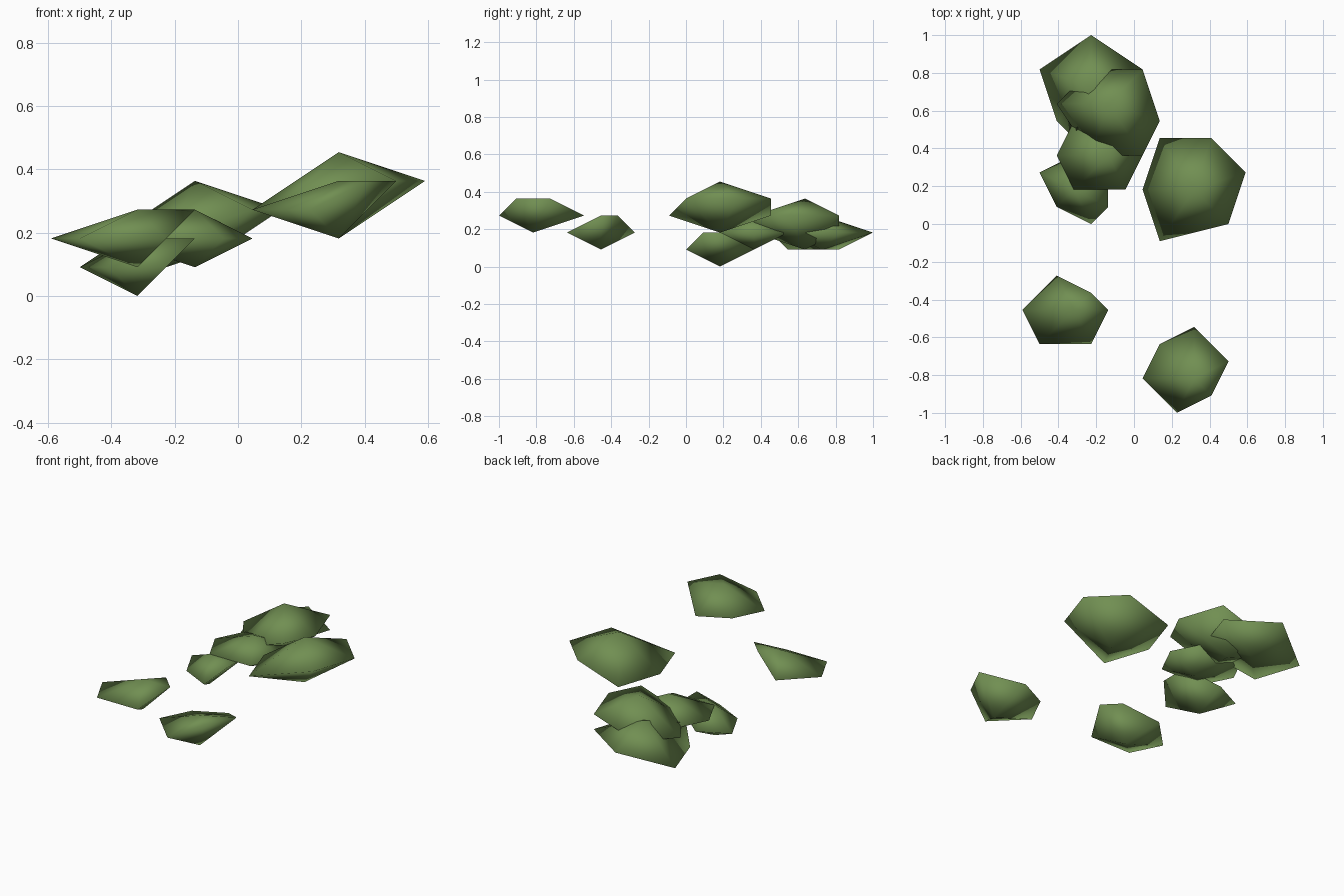
import bpy
import bmesh

STEP = 1 / 11  # spacing that all corners are snapped to

old = bpy.data.objects.get("Cube")
if old:
    bpy.data.objects.remove(old, do_unlink=True)

# Leaf green shared by every clump
green = bpy.data.materials.new("leaf_green")
green.use_nodes = True
colour = (0.165, 0.275, 0.085, 1.0)
green.diffuse_color = colour
shader = next(n for n in green.node_tree.nodes if n.type == 'BSDF_PRINCIPLED')
shader.inputs["Base Color"].default_value = colour


def leaf_clump(name, centre, height, rim_low, raised, rim):
    """Faceted pod: a six-sided rim joined to a top and a bottom point.

    The first `raised` rim corners sit one step higher, which tilts the pod.
    """
    cx, cy, base = centre
    bm = bmesh.new()

    def corner(x, y, z):
        return bm.verts.new(((cx + x) * STEP, (cy + y) * STEP, (base + z) * STEP))

    top = corner(0, 0, height)
    bottom = corner(0, 0, 0)
    ring = [corner(x, y, rim_low + (i < raised)) for i, (x, y) in enumerate(rim)]
    for a, b in zip(ring, ring[1:] + ring[:1]):
        bm.faces.new((a, b, top))
        bm.faces.new((b, a, bottom))
    for face in bm.faces:
        face.smooth = True

    mesh = bpy.data.meshes.new(name)
    bm.to_mesh(mesh)
    bm.free()
    mesh.materials.append(green)
    obj = bpy.data.objects.new(name, mesh)
    bpy.context.collection.objects.link(obj)
    return obj


# Overlapping group at the back right
leaf_clump("rear_leaf_clump", (-2.5, 8, 1), 2, 0, 4,
           [(-1, -3), (2, -2), (3, 1), (0, 3), (-3, 1), (-2, -2)])
leaf_clump("upper_leaf_clump", (-1.5, 7, 1), 3, 1, 3,
           [(2, -3), (3, -1), (2, 2), (-1, 2), (-3, 0), (-1, -3)])
leaf_clump("middle_leaf_clump", (-1.5, 4, 1), 2, 1, 0,
           [(1, -2), (2, 0), (1, 2), (-2, 2), (-3, 0), (-2, -2)])
leaf_clump("low_leaf_clump", (-3.5, 2, 0), 2, 1, 2,
           [(2, -1), (2, 1), (0, 2), (-2, 1), (-1, -1), (1, -2)])

# Separate clumps
leaf_clump("large_left_leaf_clump", (3.5, 2, 2), 3, 1, 3,
           [(2, -2), (3, 1), (1, 3), (-2, 3), (-3, 0), (-2, -3)])
leaf_clump("front_right_leaf_clump", (-3.5, -5, 1), 2, 1, 2,
           [(2, 0), (1, 1), (-1, 2), (-3, 0), (-2, -2), (1, -2)])
leaf_clump("front_left_leaf_clump", (3.5, -9, 2), 2, 1, 2,
           [(1, -1), (2, 1), (0, 3), (-2, 2), (-3, 0), (-1, -2)])
